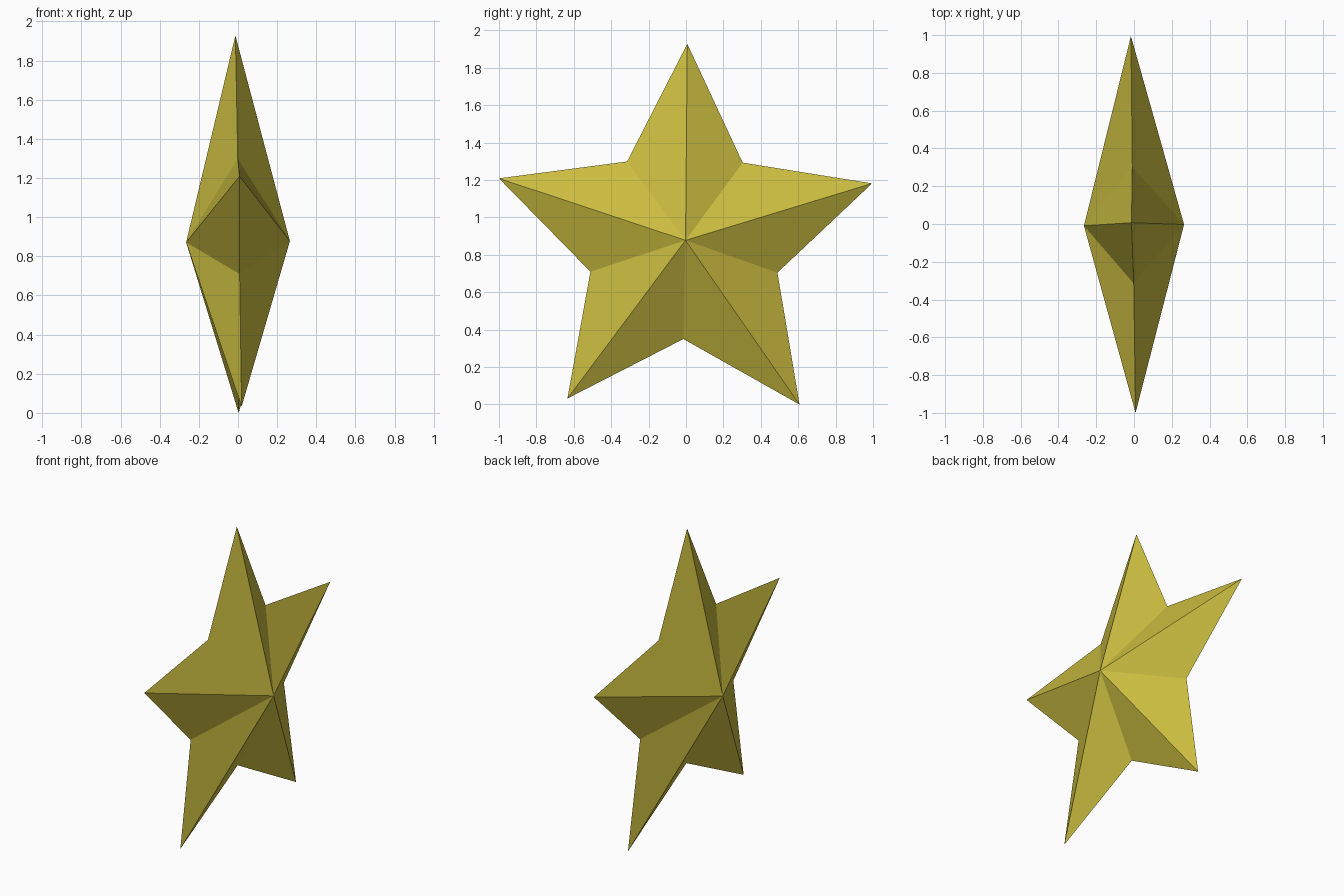
import bpy, bmesh
from mathutils import Vector

if "Cube" in bpy.data.objects:
    bpy.data.objects.remove(bpy.data.objects["Cube"])

# Star outline in the side plane (y, z): tips alternate with inner corners
OUTLINE = [(0.007, 1.928), (0.303, 1.293), (0.995, 1.182), (0.489, 0.705),
           (0.607, 0.0), (-0.014, 0.350), (-0.634, 0.032), (-0.511, 0.710),
           (-1.0, 1.209), (-0.315, 1.299)]
CENTRE = Vector((0, -0.006, 0.8745))
AXIS = Vector((1, 0.0125, 0.0125))   # the star leans very slightly
HALF_DEPTH = 0.265

gold = bpy.data.materials.new("olive_gold")
gold.diffuse_color = (0.60, 0.51, 0.052, 1)
gold.use_nodes = True
gold.node_tree.nodes["Principled BSDF"].inputs["Base Color"].default_value = gold.diffuse_color

# Faceted star: rim plus a raised point on both sides
bm = bmesh.new()
rim = []
for y, z in OUTLINE:
    lean = -(AXIS.y * (y - CENTRE.y) + AXIS.z * (z - CENTRE.z))
    rim.append(bm.verts.new((lean, y, z)))
for side in (1, -1):
    peak = bm.verts.new(CENTRE + AXIS * HALF_DEPTH * side)
    for a, b in zip(rim, rim[1:] + rim[:1]):
        bm.faces.new((peak, b, a) if side > 0 else (peak, a, b))
bmesh.ops.recalc_face_normals(bm, faces=bm.faces)

mesh = bpy.data.meshes.new("star")
bm.to_mesh(mesh)
bm.free()
mesh.materials.append(gold)
star = bpy.data.objects.new("star", mesh)
bpy.context.collection.objects.link(star)
